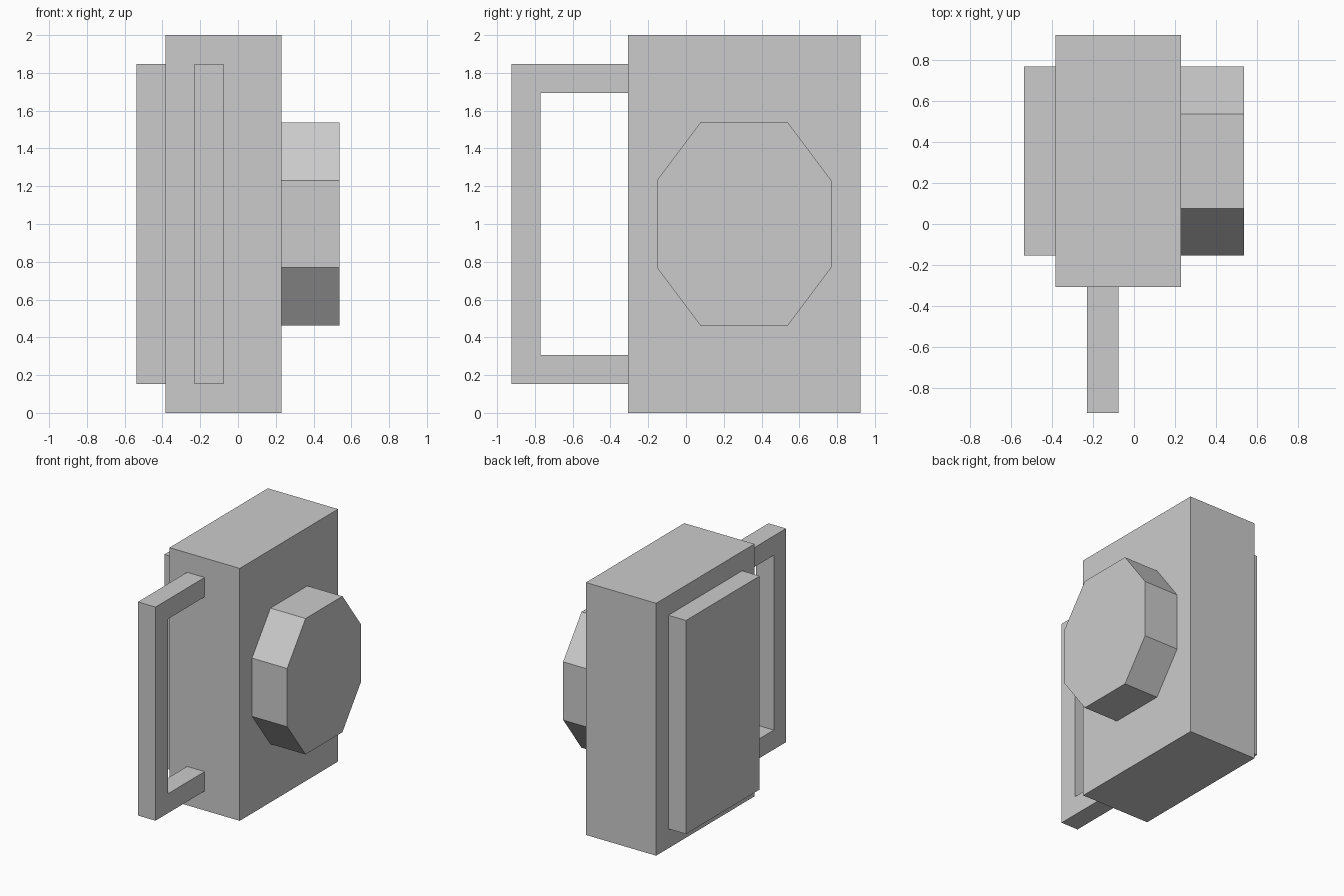
import bpy
import bmesh
from mathutils import Vector

U = 1 / 13  # grid module that all parts share

cube = bpy.data.objects.get("Cube")
if cube:
    bpy.data.objects.remove(cube, do_unlink=True)

# Single flat colour
grey = bpy.data.materials.new("plain_grey")
grey.use_nodes = True
grey.diffuse_color = (0.6, 0.6, 0.6, 1)
grey.node_tree.nodes["Principled BSDF"].inputs["Base Color"].default_value = (0.6, 0.6, 0.6, 1)


def slab(name, outline, x0, x1):
    """Extrude a (y, z) outline along x from x0 to x1, all in modules."""
    bm = bmesh.new()
    face = bm.faces.new([bm.verts.new((x0 * U, y * U, z * U)) for y, z in outline])
    result = bmesh.ops.extrude_face_region(bm, geom=[face])
    moved = [g for g in result["geom"] if isinstance(g, bmesh.types.BMVert)]
    bmesh.ops.translate(bm, verts=moved, vec=Vector(((x1 - x0) * U, 0, 0)))
    bmesh.ops.recalc_face_normals(bm, faces=bm.faces)
    mesh = bpy.data.meshes.new(name)
    bm.to_mesh(mesh)
    bm.free()
    mesh.materials.append(grey)
    obj = bpy.data.objects.new(name, mesh)
    bpy.context.collection.objects.link(obj)
    return obj


def rect(y0, y1, z0, z1):
    return [(y0, z0), (y1, z0), (y1, z1), (y0, z1)]


# Main case
slab("body", rect(-4, 12, 0, 26), -5, 3)

# Raised panel on the right side
slab("side_panel", rect(-2, 10, 2, 24), -7, -5)

# Eight-sided knob on the left side
slab("octagonal_knob", [(1, 6), (7, 6), (10, 10), (10, 16),
                        (7, 20), (1, 20), (-2, 16), (-2, 10)], 3, 7)

# C-shaped grip on the front
slab("front_handle", [(-4, 2), (-12, 2), (-12, 24), (-4, 24),
                      (-4, 22), (-10, 22), (-10, 4), (-4, 4)], -3, -1)
